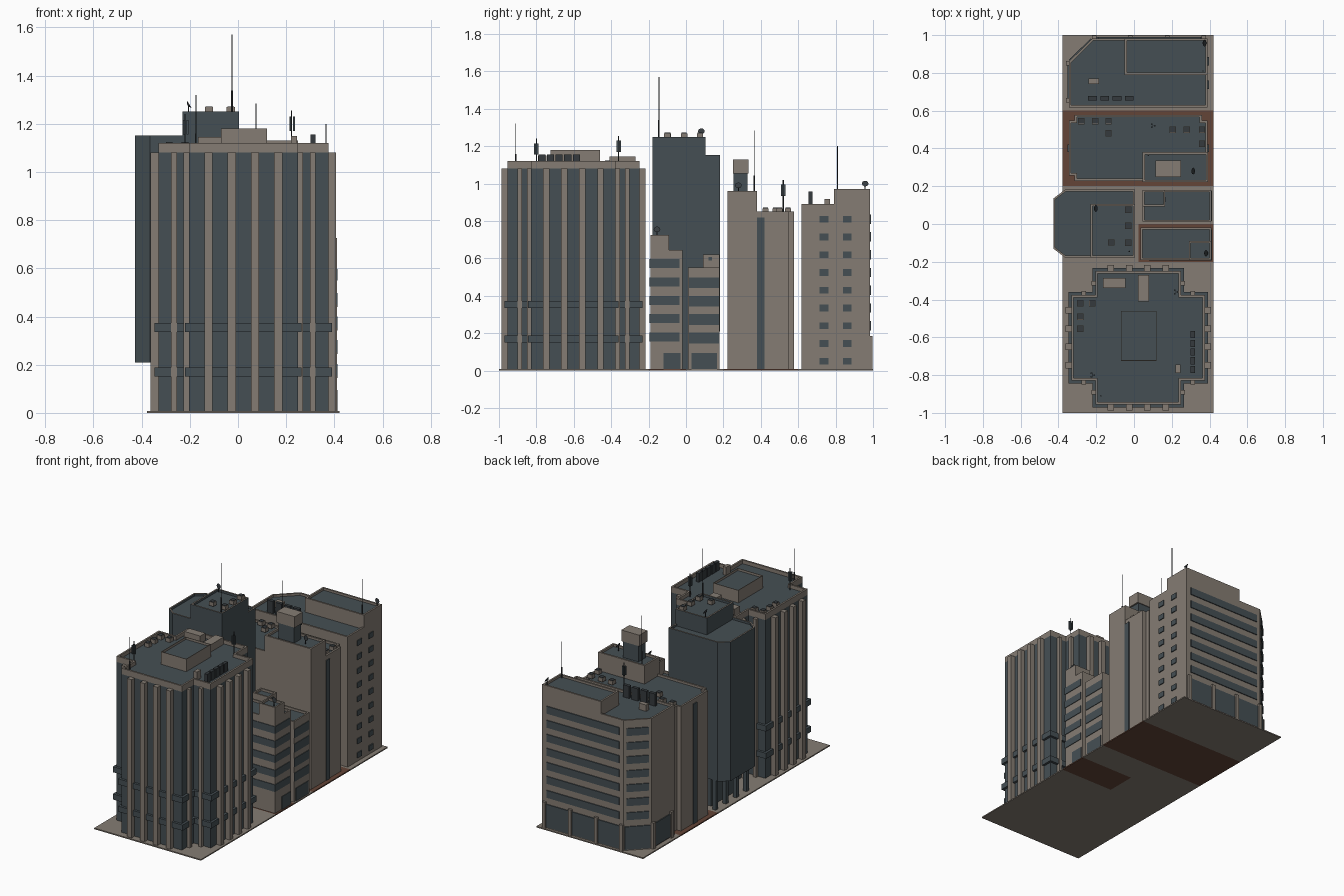
import bpy, bmesh, math
from mathutils import Matrix, Vector

if "Cube" in bpy.data.objects:
    bpy.data.objects.remove(bpy.data.objects["Cube"])


def material(name, rgb):
    m = bpy.data.materials.new(name)
    m.diffuse_color = (*rgb, 1)
    m.use_nodes = True
    m.node_tree.nodes["Principled BSDF"].inputs["Base Color"].default_value = m.diffuse_color
    return m


STONE = material("warm grey stone", (0.235, 0.203, 0.172))
SLATE = material("dark slate", (0.060, 0.078, 0.088))
BROWN = material("brown paving", (0.125, 0.058, 0.038))
METAL = material("dark metal", (0.035, 0.042, 0.047))


def finish(name, bm, mats):
    bmesh.ops.recalc_face_normals(bm, faces=bm.faces)
    me = bpy.data.meshes.new(name)
    bm.to_mesh(me)
    bm.free()
    for m in mats:
        me.materials.append(m)
    ob = bpy.data.objects.new(name, me)
    bpy.context.collection.objects.link(ob)
    return ob


def prism(name, pts, z0, z1, mat, rim=0, drop=0.015):
    """Extruded outline; rim > 0 gives a stone parapet around a sunken slate roof."""
    bm = bmesh.new()
    f = bm.faces.new([bm.verts.new((x, y, z0)) for x, y in pts])
    r = bmesh.ops.extrude_face_region(bm, geom=[f])
    vs = [g for g in r["geom"] if isinstance(g, bmesh.types.BMVert)]
    bmesh.ops.translate(bm, vec=(0, 0, z1 - z0), verts=vs)
    bmesh.ops.recalc_face_normals(bm, faces=bm.faces)
    if rim:
        top = max(bm.faces, key=lambda q: q.calc_center_median().z)
        ring = bmesh.ops.inset_region(bm, faces=[top], thickness=rim, use_even_offset=True)
        for q in ring["faces"]:
            q.material_index = 1
        inner = bmesh.ops.extrude_discrete_faces(bm, faces=[top])["faces"][0]
        bmesh.ops.translate(bm, vec=(0, 0, -drop), verts=inner.verts)
        inner.material_index = 2
    return finish(name, bm, [mat, STONE, SLATE])


def rect(x0, x1, y0, y1):
    return [(x0, y0), (x1, y0), (x1, y1), (x0, y1)]


def box(name, x0, x1, y0, y1, z0, z1, mat, rim=0):
    return prism(name, rect(x0, x1, y0, y1), z0, z1, mat, rim)


def plate(name, a, b, z0, z1, mat, t=0.006):
    """Thin panel standing outside the wall from a to b (outline runs anticlockwise)."""
    a, b = Vector(a), Vector(b)
    d = (b - a).normalized()
    n = Vector((d.y, -d.x))
    return prism(name, [a - n * .004, b - n * .004, b + n * t, a + n * t], z0, z1, mat)


def rod(name, x, y, z0, z1, r, mat):
    bm = bmesh.new()
    bmesh.ops.create_cone(bm, cap_ends=True, segments=6, radius1=r, radius2=r, depth=z1 - z0,
                          matrix=Matrix.Translation((x, y, (z0 + z1) / 2)))
    return finish(name, bm, [mat])


def ac_units(prefix, spots, z):
    for x, y in spots:
        box(prefix + "_ac_unit", x - .017, x + .017, y - .017, y + .017, z, z + .026, STONE)
        box(prefix + "_ac_fan", x - .014, x + .014, y - .014, y + .014, z + .026, z + .029, METAL)


def mast(x, y, z0, z1):
    zm = z0 + (z1 - z0) * .3
    rod("mast_base", x, y, z0, zm, .004, METAL)
    rod("mast_tip", x, y, zm, z1, .002, METAL)


def sector_antenna(x, y, z0, z1):
    rod("sector_pole", x, y, z0, z1, .003, METAL)
    for i in range(3):
        a = i * math.tau / 3
        cx, cy = x + .01 * math.cos(a), y + .01 * math.sin(a)
        box("sector_panel", cx - .004, cx + .004, cy - .004, cy + .004, z1 - .085, z1 - .025, SLATE)


def dish(x, y, z):
    rod("dish_stand", x, y, z, z + .035, .003, METAL)
    bm = bmesh.new()
    bmesh.ops.create_cone(bm, cap_ends=True, segments=10, radius1=.006, radius2=.018, depth=.008,
                          matrix=Matrix.Translation((x, y, z + .038)) @ Matrix.Rotation(1, 4, 'Y'))
    finish("dish", bm, [METAL])


# Ground plots
for i, (r, m) in enumerate([((-.378, .422, -1, -.2), STONE), ((-.378, .025, -.2, .2), STONE),
                            ((.025, .422, 0, .2), STONE), ((.025, .422, -.2, 0), BROWN),
                            ((-.378, .422, .2, .6), BROWN), ((-.378, .422, .6, 1), STONE)]):
    box("plot", *r, 0, .008, m)

# Front cross-shaped tower
CX, CY, S, N = .022, -.602, .353, .226


def cross(o=0):
    s, n = S + o, N + o
    q = [(s, -n), (s, n), (n, n)]
    out = []
    for k in range(4):
        c, d = round(math.cos(k * math.pi / 2)), round(math.sin(k * math.pi / 2))
        out += [(CX + c * x - d * y, CY + d * x + c * y) for x, y in q]
    return out


prism("front_tower_walls", cross(), .008, 1.08, SLATE)
prism("front_tower_parapet", cross(), 1.08, 1.12, STONE, .012, .025)
for z in (.15, .335):
    prism("front_tower_band", cross(.016), z, z + .038, SLATE)
for k in range(4):
    rot = Matrix.Rotation(k * math.pi / 2, 2)
    cols = [(S, o, .017, .032) for o in (-.145, -.048, .048, .145)]
    cols += [(N, o, .012, .022) for o in (-.288, .288)]
    for d, o, w, t in cols:
        p = [rot @ Vector(v) + Vector((CX, CY)) for v in rect(d - .005, d + t, o - w, o + w)]
        prism("front_tower_column", p, .008, 1.08, STONE)
box("front_penthouse", -.07, .12, -.725, -.46, 1.09, 1.18, STONE, .004)
box("front_roof_hut", .02, .08, -.41, -.27, 1.09, 1.145, STONE)
box("front_roof_hut", -.165, -.045, -.34, -.285, 1.09, 1.145, STONE)
box("front_roof_hut", .22, .245, -.79, -.745, 1.09, 1.15, STONE)
ac_units("front", [(-.285, -.42), (-.22, -.42), (-.285, -.49), (-.285, -.555)], 1.095)
for y in (-.585, -.632, -.678, -.724, -.77):
    box("front_condenser", .3, .322, y - .019, y + .019, 1.095, 1.155, METAL)
mast(-.175, -.91, 1.09, 1.32)
sector_antenna(-.22, -.8, 1.09, 1.24)
sector_antenna(.222, -.36, 1.09, 1.255)

# Dark tower overhanging a recessed lobby
prism("dark_tower_body", [(-.365, -.178), (.005, -.178), (.005, .182), (-.365, .182),
                          (-.427, .135), (-.427, -.13)], .21, 1.152, SLATE, .01)
box("dark_tower_lobby", -.29, .003, -.14, .145, .008, .21, SLATE)
for x in (-.335, -.22, -.1, -.015):
    for y in (-.165, .165):
        box("dark_tower_pillar", x - .013, x + .013, y - .013, y + .013, .008, .21, SLATE)
for y in (-.055, .055):
    box("dark_tower_pillar", -.348, -.322, y - .013, y + .013, .008, .21, SLATE)
box("dark_tower_crown", -.23, .005, -.178, .105, 1.13, 1.25, SLATE, .01)
ac_units("dark_tower", [(-.03, .075), (-.03, -.01), (-.12, -.098), (-.03, -.1)], 1.243)
dish(-.205, .082, 1.24)
mast(-.025, -.145, 1.24, 1.57)

# Brown-plot small office
box("small_office", .035, .41, -.19, -.018, .008, .645, STONE, .01)
box("small_office_stair_top", .29, .41, -.19, -.09, .62, .725, STONE, .01)
for k in range(5):
    z = .155 + k * .0985
    box("small_office_window_band", .08, .414, -.194, -.035, z, z + .048, SLATE)
box("small_office_door", .38, .414, -.12, -.03, .008, .095, SLATE)
dish(.378, -.155, .715)

# Grey-plot small office
box("low_office", .045, .41, .012, .18, .008, .552, STONE, .01)
box("low_office_stair_top", .045, .165, .092, .18, .53, .622, STONE, .01)
box("low_office_hatch", .15, .169, .12, .14, .59, .608, SLATE)
for k in range(4):
    z = .145 + k * .0985
    box("low_office_window_band", .38, .414, .016, .176, z, z + .058, SLATE)
box("low_office_door", .38, .414, .03, .165, .008, .095, SLATE)

# Mid building with notched corners
c = .03
x0, x1, y0, y1 = -.345, .39, .228, .578
prism("mid_building", [(x0 + c, y0), (x1 - c, y0), (x1 - c, y0 + c), (x1, y0 + c), (x1, y1 - c),
                       (x1 - c, y1 - c), (x1 - c, y1), (x0 + c, y1), (x0 + c, y1 - c),
                       (x0, y1 - c), (x0, y0 + c), (x0 + c, y0 + c)], .008, .85, STONE, .012)
box("mid_building_raised_block", .045, .392, .222, .38, .008, .96, STONE, .012)
plate("mid_right_glass_strip", (x1, .38), (x1, .42), .008, .82, SLATE)
plate("mid_left_glass_strip", (x0, .42), (x0, .38), .008, .82, SLATE)
box("mid_tank_stand", .125, .24, .255, .33, .94, 1.055, SLATE)
box("mid_tank", .115, .25, .25, .335, 1.055, 1.13, STONE)
ac_units("mid", [(-.28, .545), (-.205, .545), (-.135, .545), (-.135, .48),
                 (.205, .5), (.28, .5), (.36, .5), (.36, .425)], .842)
dish(.31, .28, .95)
mast(.075, .365, .94, 1.284)
sector_antenna(.1, .52, .835, 1.02)

# Rear building with a cut corner
F = [(-.345, .617), (.39, .617), (.39, .983), (-.22, .983), (-.345, .86)]
prism("rear_building", F, .008, .89, STONE, .012)
box("rear_raised_block", -.05, .39, .79, .983, .86, .972, STONE, .012)
for k in range(9):
    z = .05 + k * .095
    for y in (.738, .862):
        plate("rear_side_window", (.39, y - .023), (.39, y + .023), z - .018, z + .018, SLATE)
for k in range(7):
    z = .24 + k * .095
    plate("rear_window_band", (.355, .983), (-.19, .983), z - .025, z + .025, SLATE)
    plate("rear_corner_window_band", (-.232, .971), (-.333, .872), z - .025, z + .025, SLATE)
plate("rear_shopfront", (.375, .983), (-.215, .983), .015, .17, SLATE)
plate("rear_corner_shopfront", (-.225, .978), (-.34, .865), .015, .17, SLATE)
plate("rear_left_shopfront", (-.345, .85), (-.345, .66), .015, .17, SLATE)
for x in (.37, .175, -.02, -.21):
    box("rear_shop_post", x - .012, x + .012, .98, .998, .008, .185, STONE)
for y in (.85, .655):
    box("rear_shop_post", -.36, -.343, y - .012, y + .012, .008, .185, STONE)
box("rear_roof_hut", -.24, -.185, .74, .77, .87, .918, STONE)
for x in (-.22, -.155, -.09, -.025):
    box("rear_condenser", x - .023, x + .023, .655, .677, .872, .958, METAL)
mast(.365, .81, .955, 1.2)
dish(.37, .958, .96)
